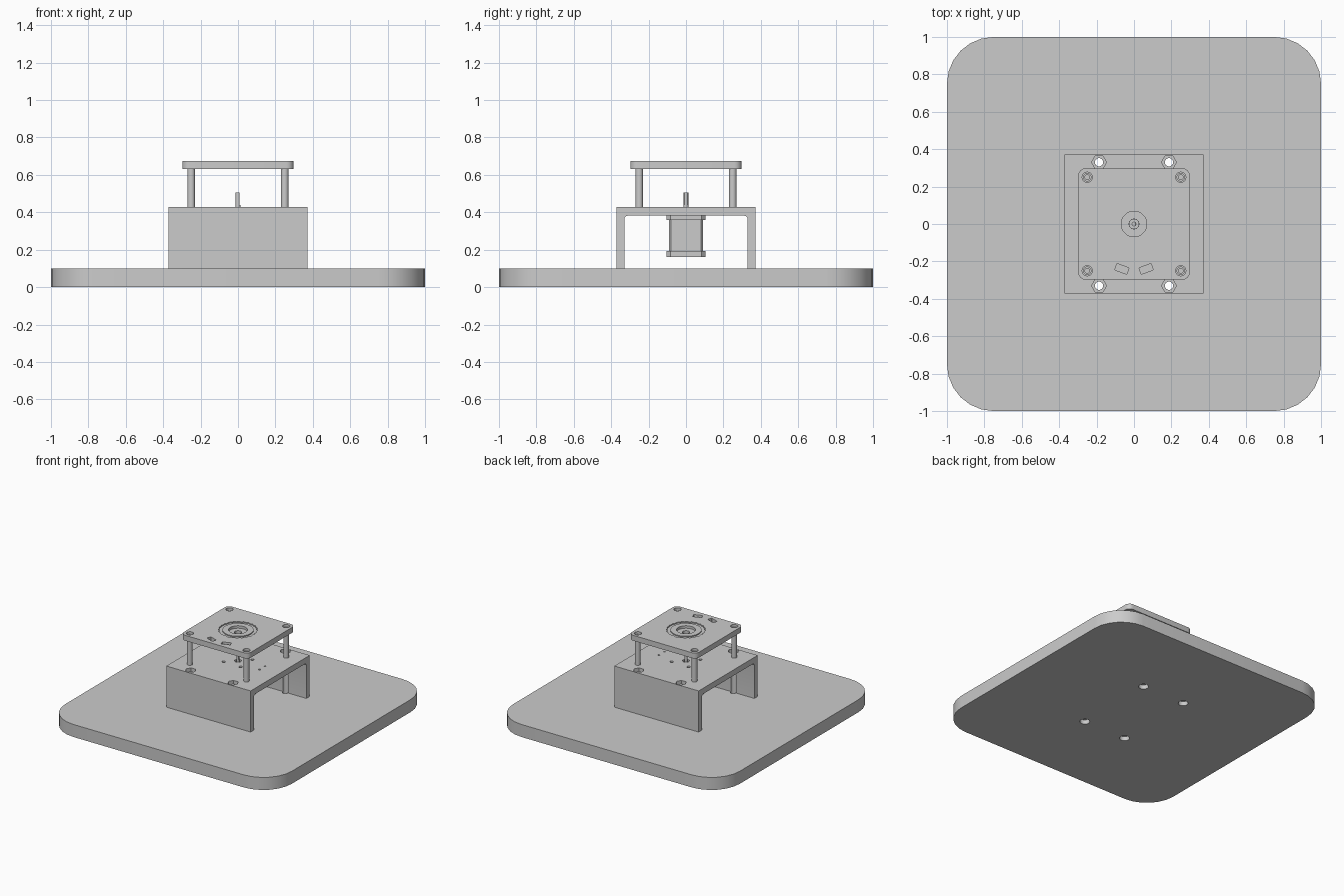
import bpy, bmesh, math
from mathutils import Matrix

if "Cube" in bpy.data.objects:
    bpy.data.objects.remove(bpy.data.objects["Cube"])

grey = bpy.data.materials.new("plain grey")
grey.use_nodes = True
GREY = (0.6, 0.6, 0.6, 1)
grey.diffuse_color = GREY
grey.node_tree.nodes["Principled BSDF"].inputs["Base Color"].default_value = GREY


def circle(r, n=32, turn=0.0):
    return [(r * math.cos(turn + math.tau * i / n), r * math.sin(turn + math.tau * i / n))
            for i in range(n)]


def rounded(hx, hy, r, seg):
    pts = []
    for k, (sx, sy) in enumerate([(1, 1), (-1, 1), (-1, -1), (1, -1)]):
        for i in range(seg + 1):
            a = math.pi / 2 * (k + i / seg)
            pts.append((sx * (hx - r) + r * math.cos(a), sy * (hy - r) + r * math.sin(a)))
    return pts


def prism(name, outline, z0, z1, at=(0, 0), turn=0.0):
    bm = bmesh.new()
    rings = [[bm.verts.new((x, y, z)) for x, y in outline] for z in (z0, z1)]
    n = len(outline)
    bm.faces.new(rings[0][::-1])
    bm.faces.new(rings[1])
    for i in range(n):
        j = (i + 1) % n
        bm.faces.new((rings[0][i], rings[0][j], rings[1][j], rings[1][i]))
    bm.transform(Matrix.Translation((*at, 0)) @ Matrix.Rotation(turn, 4, "Z"))
    mesh = bpy.data.meshes.new(name)
    bm.to_mesh(mesh)
    bm.free()
    mesh.materials.append(grey)
    obj = bpy.data.objects.new(name, mesh)
    bpy.context.collection.objects.link(obj)
    return obj


def combine(target, tool, operation="DIFFERENCE"):
    mod = target.modifiers.new("combine", "BOOLEAN")
    mod.operation, mod.solver, mod.object = operation, "EXACT", tool
    bpy.context.view_layer.update()
    graph = bpy.context.evaluated_depsgraph_get()
    mesh = bpy.data.meshes.new_from_object(target.evaluated_get(graph))
    target.modifiers.clear()
    target.data = mesh
    bpy.data.objects.remove(tool)


def cut(target, outline, z0, z1, at=(0, 0), turn=0.0):
    combine(target, prism("cutter", outline, z0, z1, at, turn))


def four(x, y):
    return [(sx * x, sy * y) for sx in (-1, 1) for sy in (-1, 1)]


BASE, ROOF, TOP, LID = 0.10, 0.428, 0.675, 0.632
bolts = four(0.187, 0.33)
posts = four(0.25, 0.25)

# Base board with bolt holes, counterbored below
base = prism("base_board", rounded(1, 1, 0.25, 6), 0, BASE)
for p in bolts:
    cut(base, circle(0.022), -0.1, 0.2, p)
    cut(base, circle(0.036), -0.1, 0.035, p)

# U-shaped bracket, hollowed by a tunnel along x
bracket = prism("motor_bracket", rounded(0.372, 0.372, 0.001, 1), BASE, ROOF)
tunnel = prism("cutter", rounded(0.4, 0.33, 0.02, 5), -0.5, 0.5)
tunnel.data.transform(Matrix(((0, 0, 1, 0), (0, 1, 0, 0), (-1, 0, 0, -0.018), (0, 0, 0, 1))))
combine(bracket, tunnel)
for p in bolts:
    cut(bracket, circle(0.022), 0, 0.5, p)
    cut(bracket, circle(0.04, 6), 0.4, 0.5, p)
for p in four(0.075, 0.075):
    cut(bracket, circle(0.013, 16), 0.3, 0.5, p)
for y in (-0.035, 0.035):
    cut(bracket, circle(0.008, 16), 0.3, 0.5, (0.215, y))
cut(bracket, circle(0.025), 0.3, 0.5)

# Motor hanging under the bracket roof
for name, half, chamfer, z0, z1 in [("motor_rear_cap", 0.103, 0.02, 0.16, 0.192),
                                    ("motor_body", 0.092, 0.012, 0.192, 0.358),
                                    ("motor_front_cap", 0.103, 0.02, 0.358, 0.382)]:
    prism(name, rounded(half, half, chamfer, 1), z0, z1)
shaft = prism("motor_shaft", circle(0.0125), 0.382, 0.505)
cut(shaft, rounded(0.005, 0.03, 0.001, 1), 0.44, 0.6, (0.014, 0))

# Posts with screw sockets
for i, p in enumerate(posts):
    post = prism(f"post_{i + 1}", circle(0.02), ROOF, LID + 0.01, p)
    cut(post, circle(0.012), 0.5, 0.8, p)

# Upper plate: post holes, toothed dial groove, stepped bore and two slots
plate = prism("upper_plate", rounded(0.298, 0.298, 0.04, 6), LID, TOP)
for p in posts:
    cut(plate, circle(0.02), 0.6, 0.7, p)
    cut(plate, circle(0.027), 0.655, 0.7, p)
teeth = [(x * (1 - 0.04 * (i // 2 % 2)), y * (1 - 0.04 * (i // 2 % 2)))
         for i, (x, y) in enumerate(circle(0.142, 96))]
cut(plate, teeth, TOP - 0.008, 0.7)
combine(plate, prism("dial", circle(0.112, 48), TOP - 0.02, TOP), "UNION")
cut(plate, circle(0.068, 48), 0.655, 0.7)
cut(plate, circle(0.026), 0.6, 0.7)
for s in (-1, 1):
    cut(plate, rounded(0.034, 0.018, 0.001, 1), 0.6, 0.7, (s * 0.065, -0.24), s * math.radians(20))

# Smooth the round sides and keep the edges sharp
bpy.ops.object.select_all(action="DESELECT")
for obj in bpy.context.scene.objects:
    if obj.type == "MESH":
        obj.select_set(True)
        bpy.context.view_layer.objects.active = obj
bpy.ops.object.shade_smooth_by_angle(angle=math.radians(30))
